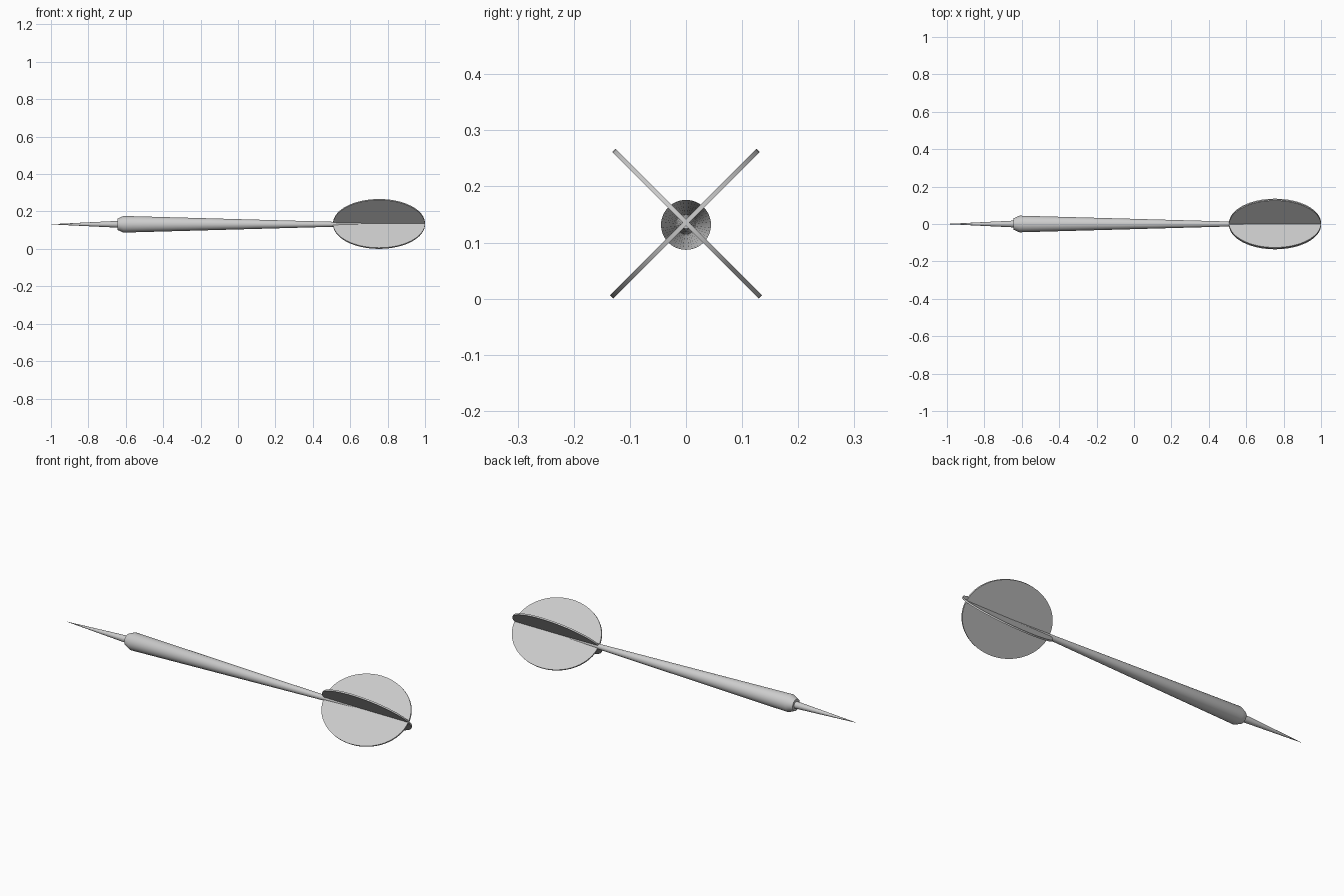
import bpy, bmesh, math
from mathutils import Matrix

cube = bpy.data.objects.get("Cube")
if cube:
    bpy.data.objects.remove(cube, do_unlink=True)

grey = bpy.data.materials.new("light grey")
grey.use_nodes = True
colour = (0.6, 0.6, 0.6, 1)
grey.diffuse_color = colour
grey.node_tree.nodes["Principled BSDF"].inputs["Base Color"].default_value = colour

AXIS_Z = 0.1315


def add_object(name, bm, angle=30):
    bmesh.ops.recalc_face_normals(bm, faces=bm.faces[:])
    mesh = bpy.data.meshes.new(name)
    bm.to_mesh(mesh)
    bm.free()
    mesh.materials.append(grey)
    obj = bpy.data.objects.new(name, mesh)
    bpy.context.collection.objects.link(obj)
    bpy.ops.object.select_all(action="DESELECT")
    obj.select_set(True)
    bpy.context.view_layer.objects.active = obj
    bpy.ops.object.shade_smooth_by_angle(angle=math.radians(angle))
    return obj


def turned_part(name, profile, steps=48):
    """Spin (x, radius) points around the long axis."""
    bm = bmesh.new()
    verts = [bm.verts.new((x, 0, r)) for x, r in profile]
    edges = [bm.edges.new(pair) for pair in zip(verts, verts[1:])]
    bmesh.ops.spin(bm, geom=verts + edges, cent=(0, 0, 0), axis=(1, 0, 0),
                   angle=math.tau, steps=steps)
    bmesh.ops.remove_doubles(bm, verts=bm.verts[:], dist=0.00005)
    obj = add_object(name, bm)
    obj.location.z = AXIS_Z
    return obj


# Needle point and tapering barrel with a chamfered shoulder
turned_part("needle", [(-1, 0), (-0.99, 0.001), (-0.645, 0.018), (-0.63, 0.018), (-0.63, 0)])
turned_part("barrel", [(-0.645, 0), (-0.645, 0.03), (-0.612, 0.0445),
                       (0.5, 0.0135), (0.73, 0.007), (0.73, 0)])

# Two crossed elliptical flights
for name, tilt, side in (("flight_a", 45, 0.002), ("flight_b", -45, -0.002)):
    bm = bmesh.new()
    bmesh.ops.create_cone(bm, cap_ends=True, segments=64, radius1=1, radius2=1, depth=1,
                          matrix=Matrix.Diagonal((0.246, 0.1845, 0.008, 1)))
    flight = add_object(name, bm)
    flight.rotation_euler.x = math.radians(-tilt)
    flight.location = (0.754, side, 0.1335)
